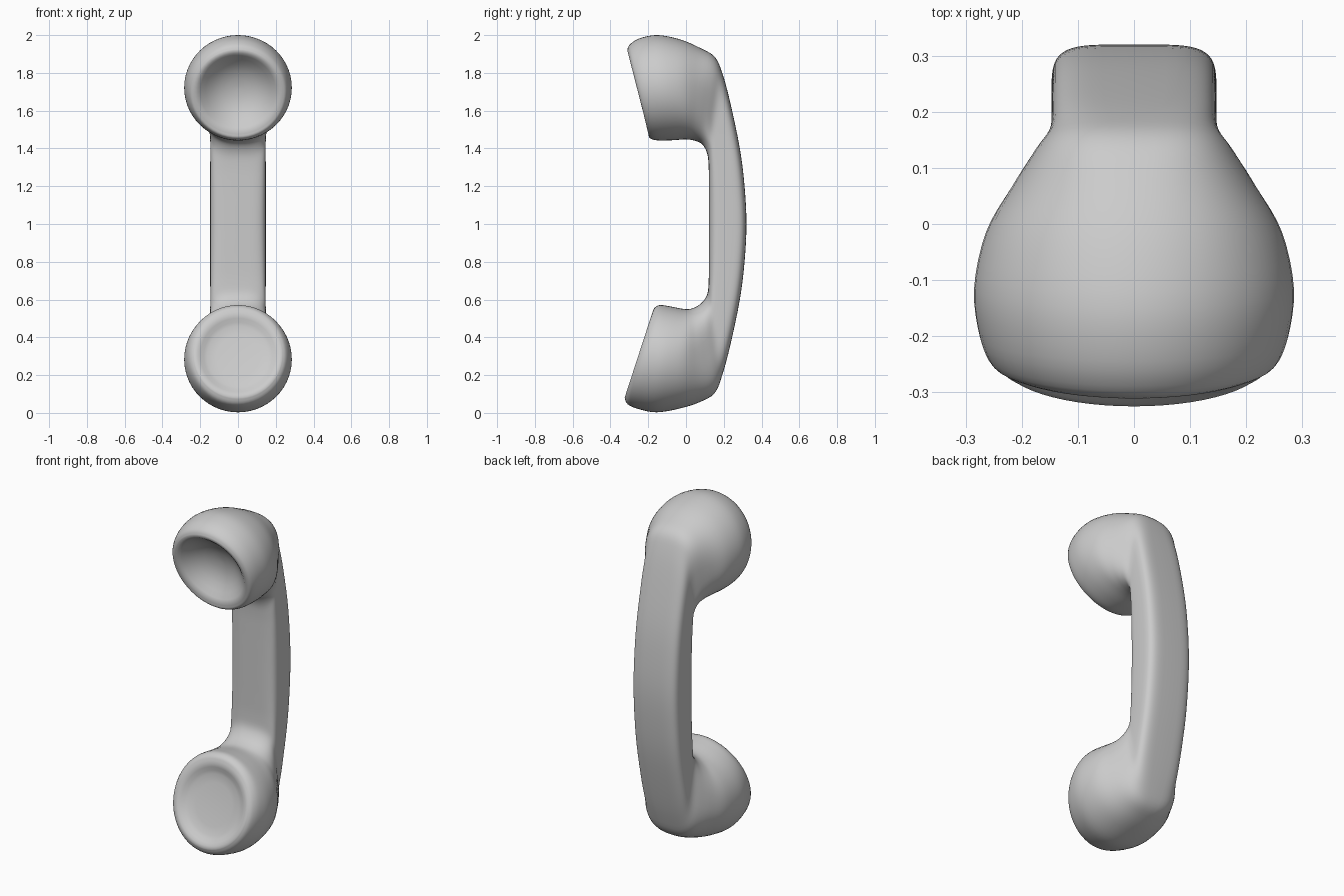
import bpy, bmesh, math
from mathutils import Vector

if "Cube" in bpy.data.objects:
    bpy.data.objects.remove(bpy.data.objects["Cube"])

SIDES, STEPS = 56, 4

# Cross-sections: inner y, inner z, outer y, outer z, half width, squareness
EARPIECE = [
    (-0.197, 1.475, -0.311, 1.920, 0.232, 2.0),
    (-0.192, 1.455, -0.298, 1.950, 0.255, 2.0),
    (-0.155, 1.443, -0.245, 1.983, 0.275, 2.0),
    (-0.080, 1.443, -0.150, 2.000, 0.285, 2.0),
    (0.000, 1.448, -0.030, 1.977, 0.264, 2.1),
    (0.050, 1.440, 0.075, 1.932, 0.220, 2.3),
    (0.088, 1.420, 0.152, 1.885, 0.180, 2.8),
]
HANDLE = [
    (0.113, 1.370, 0.192, 1.800, 0.152, 3.6),
    (0.120, 1.300, 0.235, 1.640, 0.147, 4.4),
    (0.121, 1.200, 0.285, 1.400, 0.147, 4.6),
    (0.121, 1.100, 0.310, 1.200, 0.147, 4.6),
]
MIDDLE = [(0.121, 1.0, 0.320, 1.0, 0.147, 4.6)]
MOUTHPIECE = [
    (0.085, 0.585, 0.152, 0.105, 0.180, 2.8),
    (0.045, 0.558, 0.075, 0.058, 0.220, 2.3),
    (0.000, 0.549, -0.030, 0.024, 0.264, 2.1),
    (-0.080, 0.563, -0.155, 0.003, 0.285, 2.0),
    (-0.135, 0.571, -0.250, 0.020, 0.275, 2.0),
    (-0.165, 0.558, -0.308, 0.045, 0.255, 2.0),
    (-0.177, 0.535, -0.325, 0.080, 0.232, 2.0),
]
lower_handle = [(a, 2 - b, c, 2 - d, w, p) for a, b, c, d, w, p in reversed(HANDLE)]
sections = EARPIECE + HANDLE + MIDDLE + lower_handle + MOUTHPIECE


def smooth_rows(rows):
    """Catmull-Rom interpolation between the cross-sections."""
    out = []
    for i in range(len(rows) - 1):
        quad = (rows[max(i - 1, 0)], rows[i], rows[i + 1], rows[min(i + 2, len(rows) - 1)])
        for k in range(STEPS):
            t = k / STEPS
            out.append([0.5 * (2 * b + (c - a) * t + (2 * a - 5 * b + 4 * c - d) * t * t
                               + (3 * b - a - 3 * c + d) * t ** 3)
                        for a, b, c, d in zip(*quad)])
    return out + [list(rows[-1])]


def power(v, p):
    return math.copysign(abs(v) ** (2 / p), v)


def ring(bm, row, scale=1.0, depth=0.0):
    """One closed rounded section, optionally shrunk and sunk towards the back."""
    iy, iz, oy, oz, w, p = row
    half = Vector((0, oy - iy, oz - iz)) / 2
    mid = Vector((0, oy + iy, oz + iz)) / 2
    n = Vector((0, abs(half.z), -half.y * math.copysign(1, half.z))).normalized()
    verts = []
    for k in range(SIDES):
        a = 2 * math.pi * k / SIDES
        x = w * power(math.cos(a), p) * scale
        verts.append(bm.verts.new(mid + half * power(math.sin(a), p) * scale
                                  + n * depth + Vector((x, 0, 0))))
    return verts


def bridge(bm, a, b):
    for k in range(SIDES):
        j = (k + 1) % SIDES
        bm.faces.new((a[k], a[j], b[j], b[k]))


def dish(bm, rim, row, profile):
    """Recessed face of a cup."""
    for scale, depth in profile:
        nxt = ring(bm, row, scale, depth)
        bridge(bm, rim, nxt)
        rim = nxt
    bm.faces.new(rim)


bm = bmesh.new()
rows = smooth_rows(sections)
rings = [ring(bm, r) for r in rows]
for a, b in zip(rings, rings[1:]):
    bridge(bm, a, b)

# Deep earpiece bowl and shallow mouthpiece recess
dish(bm, rings[0], rows[0], [(0.93, 0.002), (0.86, 0.014), (0.74, 0.038), (0.6, 0.062),
                             (0.42, 0.084), (0.22, 0.096), (0.05, 0.1)])
dish(bm, rings[-1], rows[-1], [(0.93, 0.0), (0.86, 0.007), (0.78, 0.017), (0.7, 0.024),
                               (0.5, 0.029), (0.05, 0.03)])
bmesh.ops.recalc_face_normals(bm, faces=bm.faces[:])

mesh = bpy.data.meshes.new("telephone_handset")
bm.to_mesh(mesh)
bm.free()
handset = bpy.data.objects.new("telephone_handset", mesh)
bpy.context.collection.objects.link(handset)
bpy.context.view_layer.objects.active = handset
handset.select_set(True)
bpy.ops.object.shade_smooth_by_angle(angle=math.radians(40))
